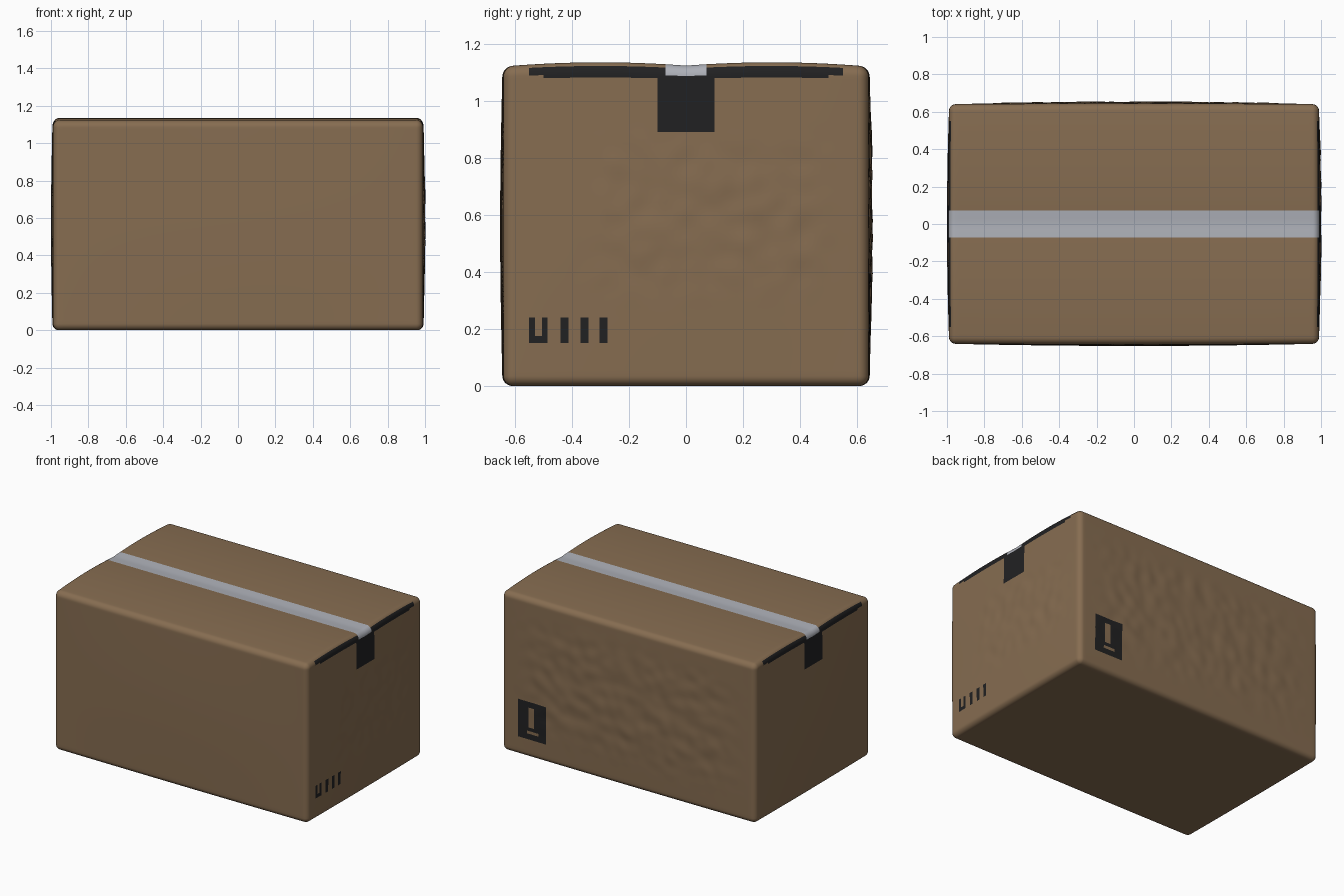
import bpy, bmesh, math
from mathutils import Vector, noise

if "Cube" in bpy.data.objects:
    bpy.data.objects.remove(bpy.data.objects["Cube"])

HX, HY, H, R = 0.988, 0.64, 1.12, 0.035      # half sizes, height, edge radius
STEP = 0.021

# Materials: one flat colour each
COLOURS = [("cardboard_brown", (0.24, 0.152, 0.082)),
           ("tape_grey", (0.42, 0.435, 0.48)),
           ("ink_black", (0.015, 0.015, 0.016))]
BROWN, GREY, BLACK = range(3)

# Painted details as rectangles (horizontal min, max, z min, z max)
END_MARKS = [(-0.55, -0.53, 0.15, 0.24), (-0.505, -0.485, 0.15, 0.24),
             (-0.55, -0.485, 0.15, 0.175),
             (-0.44, -0.412, 0.15, 0.24), (-0.37, -0.342, 0.15, 0.24),
             (-0.304, -0.276, 0.15, 0.24)]
BACK_LABEL = (0.64, 0.86, 0.13, 0.395)
LABEL_GAPS = [(0.735, 0.78, 0.215, 0.355), (0.70, 0.79, 0.17, 0.19)]


def inside(rect, u, z):
    return rect[0] < u < rect[1] and rect[2] < z < rect[3]


def axis(lo, hi, cuts):
    """Grid lines along one axis: even arcs at both ends, cuts kept exact."""
    arc = [R * math.tan(math.radians(a)) for a in (45, 33.75, 22.5, 11.25)]
    marks = sorted(set(cuts) | {lo + R, hi - R})
    out = [lo + R - a for a in arc]
    for a, b in zip(marks, marks[1:]):
        n = max(1, math.ceil((b - a) / STEP))
        out += [a + (b - a) * i / n for i in range(n)]
    return out + [hi - R] + [hi - R + a for a in reversed(arc)]


rects = LABEL_GAPS + [BACK_LABEL]
GRID = [axis(-HX, HX, [v for r in rects for v in r[:2]]),
        axis(-HY, HY, [v for r in END_MARKS for v in r[:2]]
             + [-0.55, 0.55, -0.5, 0.5, -0.1, 0.1, -0.072, 0.072]),
        axis(0, H, [v for r in rects + END_MARKS for v in r[2:]] + [0.89, 1.075])]


def smooth(v, a, b):
    t = min(1, max(0, (v - a) / (b - a)))
    return t * t * (3 - 2 * t)


def shape(p):
    """Round the edges, bulge the walls, dip the top seam, crumple two walls."""
    core = Vector((min(max(p.x, R - HX), HX - R),
                   min(max(p.y, R - HY), HY - R),
                   min(max(p.z, R), H - R)))
    n = (p - core).normalized()
    q = core + n * R
    fx, fy, fz = q.x / HX, q.y / HY, math.sin(math.pi * min(max(q.z / H, 0), 1))
    out = q.copy()
    out.x += 0.012 * fx * (1 - fy * fy) * (0.3 + 0.7 * fz)
    out.y += 0.012 * fy * (1 - fx * fx) * (0.3 + 0.7 * fz)
    hump = 0.015 * (1 - ((abs(q.y) - 0.3) / 0.34) ** 2)
    out.z += hump * max(0, q.z / H) ** 20
    # shallow crumples on the back and right walls
    mask = 0
    if n.y > 0.95:
        mask = (smooth(abs(q.x), 0.95, 0.6) * smooth(q.z, 0.08, 0.4)
                * smooth(q.z, 1.05, 0.85))
    elif n.x > 0.95:
        mask = (smooth(abs(q.y - 0.08), 0.5, 0.25) * smooth(q.z, 0.25, 0.45)
                * smooth(q.z, 0.92, 0.75))
    if mask > 0:
        out += n * (0.006 * mask * noise.noise(q * 12))
    return out


def paint(d, s, c):
    """Colour of a face on axis d, side s, with flat centre c."""
    if d == 2:                                   # tape along the top seam
        return GREY if s > 0 and abs(c.y) < 0.072 else BROWN
    if d == 0:                                   # flap slots, end tapes, marks
        y = abs(c.y)
        if y < 0.072 and c.z > H - R:
            return GREY
        if y < 0.55 and c.z > (1.075 if y < 0.5 else H - R):
            return BLACK
        if y < 0.1 and c.z > 0.89:
            return BLACK
        if s > 0 and any(inside(r, c.y, c.z) for r in END_MARKS):
            return BLACK
    if d == 1 and s > 0 and inside(BACK_LABEL, c.x, c.z):   # back label
        return BROWN if any(inside(r, c.x, c.z) for r in LABEL_GAPS) else BLACK
    return BROWN


# Carton: six gridded walls sharing their border vertices
bm = bmesh.new()
verts = {}


def vert(key):
    if key not in verts:
        verts[key] = bm.verts.new(shape(Vector([GRID[a][key[a]] for a in range(3)])))
    return verts[key]


for d in range(3):
    u, v = (d + 1) % 3, (d + 2) % 3
    for s in (-1, 1):
        for i in range(len(GRID[u]) - 1):
            for j in range(len(GRID[v]) - 1):
                keys, centre = [], Vector()
                for a, b in ((0, 0), (1, 0), (1, 1), (0, 1)):
                    k = [0, 0, 0]
                    k[d] = len(GRID[d]) - 1 if s > 0 else 0
                    k[u], k[v] = i + a, j + b
                    keys.append(tuple(k))
                    centre += Vector([GRID[m][k[m]] for m in range(3)]) / 4
                f = bm.faces.new([vert(k) for k in keys[::s]])
                f.smooth = True
                f.material_index = paint(d, s, centre)

mesh = bpy.data.meshes.new("carton")
bm.to_mesh(mesh)
bm.free()
for name, rgb in COLOURS:
    mat = bpy.data.materials.new(name)
    mat.diffuse_color = (*rgb, 1)
    mat.use_nodes = True
    mat.node_tree.nodes["Principled BSDF"].inputs["Base Color"].default_value = mat.diffuse_color
    mesh.materials.append(mat)
bpy.context.collection.objects.link(bpy.data.objects.new("carton", mesh))
